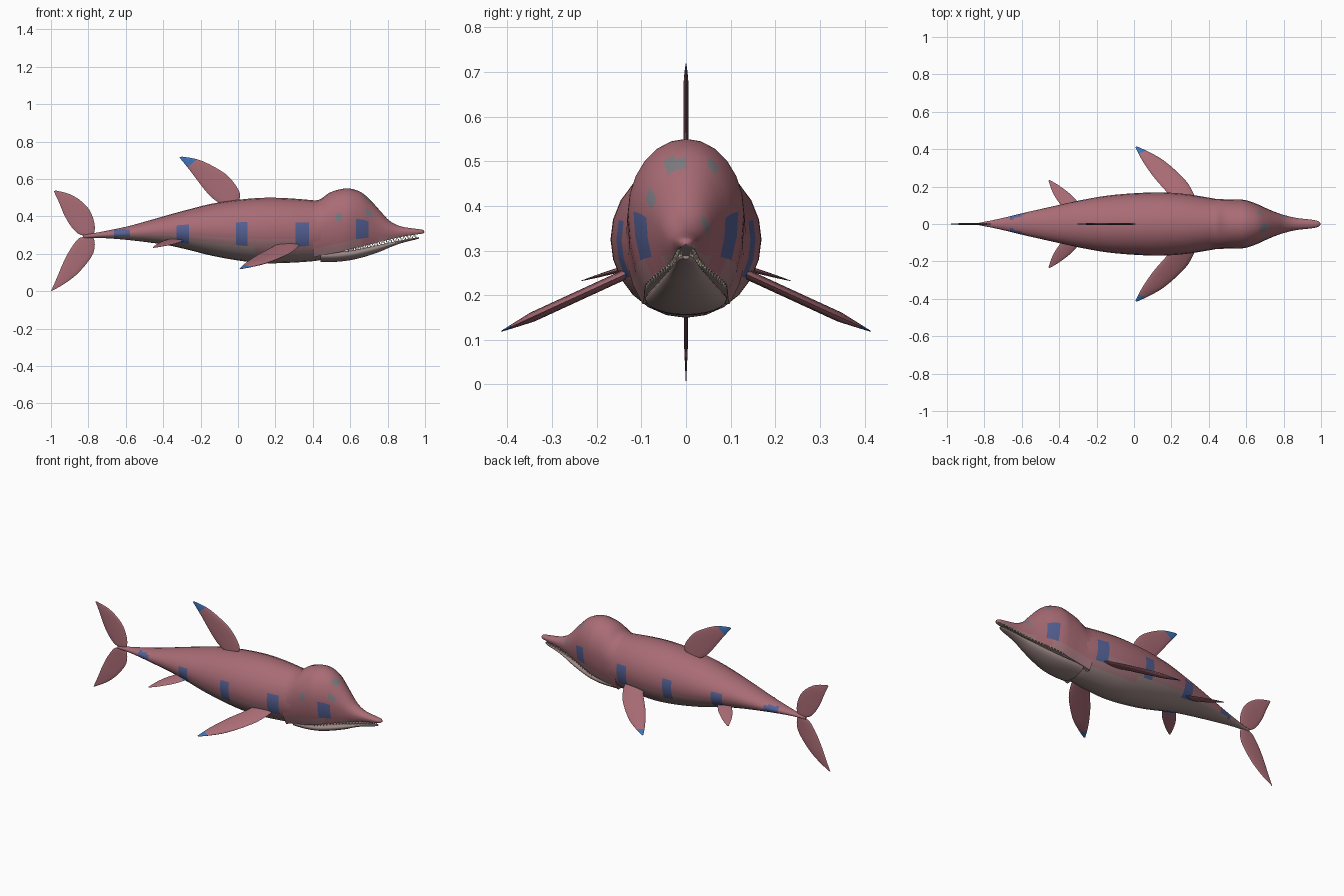
import bpy, bmesh, math
from mathutils import Vector

if "Cube" in bpy.data.objects:
    bpy.data.objects.remove(bpy.data.objects["Cube"])


def material(name, rgb):
    m = bpy.data.materials.new(name)
    m.diffuse_color = (*rgb, 1)
    m.use_nodes = True
    m.node_tree.nodes["Principled BSDF"].inputs["Base Color"].default_value = m.diffuse_color
    return m


MATS = [material("pink_skin", (0.40, 0.15, 0.18)), material("belly", (0.34, 0.25, 0.24)),
        material("flank_blend", (0.38, 0.19, 0.21)), material("blue_mark", (0.09, 0.12, 0.30)),
        material("teal_spot", (0.20, 0.20, 0.22)), material("fin_blue", (0.05, 0.17, 0.45)),
        material("tooth", (0.75, 0.68, 0.52))]
PINK, BELLY, BLEND, BLUE, TEAL, FIN_BLUE, TOOTH = range(7)


def spline(pts, n):
    """Catmull-Rom resampling of tuples of any length into n + 1 samples."""
    out, last = [], len(pts) - 1
    for i in range(n + 1):
        u = i / n * last
        j = min(int(u), last - 1)
        t = u - j
        b, c = pts[j], pts[j + 1]
        a, d = pts[max(j - 1, 0)], pts[min(j + 2, last)]
        out.append([0.5 * (2 * q + (r - p) * t + (2 * p - 5 * q + 4 * r - s) * t * t
                           + (3 * q - p - 3 * r + s) * t ** 3)
                    for p, q, r, s in zip(a, b, c, d)])
    return out


def finish(name, bm, angle=50):
    me = bpy.data.meshes.new(name)
    bm.to_mesh(me)
    bm.free()
    for m in MATS:
        me.materials.append(m)
    ob = bpy.data.objects.new(name, me)
    bpy.context.collection.objects.link(ob)
    bpy.ops.object.select_all(action='DESELECT')
    ob.select_set(True)
    bpy.context.view_layer.objects.active = ob
    bpy.ops.object.shade_smooth_by_angle(angle=math.radians(angle))
    return ob


def loft(name, rings, paint):
    """Skin closed rings, cap both ends, paint faces by ring position, centre and normal."""
    bm = bmesh.new()
    rows = [[bm.verts.new(p) for p in r] for r in rings]
    n = len(rows[0])
    where = {}
    for i in range(len(rows) - 1):
        for k in range(n):
            f = bm.faces.new((rows[i][k], rows[i][(k + 1) % n],
                              rows[i + 1][(k + 1) % n], rows[i + 1][k]))
            where[f] = (i + 0.5) / (len(rows) - 1)
    where[bm.faces.new(rows[0])] = 0
    where[bm.faces.new(rows[-1])] = 1
    bmesh.ops.recalc_face_normals(bm, faces=bm.faces[:])
    bm.normal_update()
    for f, s in where.items():
        f.material_index = paint(s, f.calc_center_median(), f.normal)
    return finish(name, bm)


def section(x, zt, zb, hw, top=1.0, bottom=1.0, mid=0.5, n=24):
    """Oval cross-section; top/bottom below 1 flatten that side."""
    zm = zb + (zt - zb) * mid
    ring = []
    for k in range(n):
        a = math.tau * k / n
        s = math.sin(a)
        z = zm + (zt - zm) * min(s / top, 1) if s > 0 else zm + (zm - zb) * max(s / bottom, -1)
        ring.append(Vector((x, hw * math.cos(a), z)))
    return ring


# Skin pattern: blue flank patches, pale belly, faint head spots
SPOTS = [Vector(p) for p in ((0.69, -0.02, 0.49), (0.70, -0.07, 0.41), (0.79, 0.03, 0.35),
                             (0.53, -0.12, 0.41), (0.66, 0.05, 0.48))]


def skin(s, c, n):
    for px, pz, h in ((-0.62, 0.31, 0.02), (-0.3, 0.3, 0.045), (0.015, 0.3, 0.058),
                      (0.34, 0.3, 0.058), (0.66, 0.33, 0.05)):
        if abs(c.x - px) < 0.035 and abs(c.z - pz) < h:
            return BLUE
    if any((c - p).length < 0.025 for p in SPOTS):
        return TEAL
    return BELLY if n.z < -0.6 else BLEND if n.z < -0.35 else PINK


# Body: x, top z, bottom z, half width
BODY = [(-0.83, 0.300, 0.285, 0.006), (-0.72, 0.320, 0.284, 0.028), (-0.578, 0.350, 0.273, 0.062),
        (-0.40, 0.400, 0.250, 0.102), (-0.28, 0.433, 0.225, 0.128), (-0.14, 0.468, 0.190, 0.152),
        (0.01, 0.490, 0.163, 0.165), (0.145, 0.500, 0.150, 0.169), (0.27, 0.497, 0.152, 0.161),
        (0.395, 0.487, 0.160, 0.142), (0.46, 0.480, 0.170, 0.130)]
loft("body", [section(*p) for p in spline(BODY, 70)], skin)

# Head with domed brow and slim beak, flat under the palate
HEAD = [(0.40, 0.484, 0.180, 0.138), (0.44, 0.492, 0.190, 0.134), (0.49, 0.527, 0.200, 0.132),
        (0.55, 0.546, 0.210, 0.131), (0.60, 0.549, 0.225, 0.127), (0.66, 0.528, 0.240, 0.106),
        (0.71, 0.485, 0.252, 0.083), (0.76, 0.430, 0.264, 0.062), (0.81, 0.377, 0.276, 0.046),
        (0.87, 0.347, 0.290, 0.032), (0.95, 0.334, 0.303, 0.023), (0.985, 0.329, 0.308, 0.015),
        (0.996, 0.320, 0.314, 0.004)]
head = spline(HEAD, 48)
loft("head", [section(*p, bottom=0.707) for p in head], skin)

# Lower jaw, flat on top and square at the back
JAW = [(0.44, 0.212, 0.155, 0.090), (0.52, 0.212, 0.157, 0.092), (0.60, 0.218, 0.166, 0.086),
       (0.68, 0.232, 0.185, 0.071), (0.76, 0.249, 0.212, 0.053), (0.82, 0.262, 0.238, 0.038),
       (0.88, 0.274, 0.259, 0.027), (0.94, 0.285, 0.274, 0.019), (0.967, 0.289, 0.281, 0.007)]
jaw = spline(JAW, 32)
loft("lower_jaw", [section(*p, top=0.707, mid=0.65) for p in jaw], lambda s, c, n: BELLY)


# Teeth: rows of small cones along both jaws
def sample(rows, x):
    for a, b in zip(rows, rows[1:]):
        if a[0] <= x <= b[0]:
            t = (x - a[0]) / (b[0] - a[0])
            return [p + (q - p) * t for p, q in zip(a, b)]


def teeth(name, rows, col, tip, shift):
    bm = bmesh.new()
    for i in range(20):
        p = sample(rows, 0.59 + shift + i * 0.0185)
        for side in (-1, 1):
            y = side * p[3] * 0.68
            base = [bm.verts.new((p[0] + 0.005 * math.cos(a), y + 0.004 * math.sin(a), p[col] - tip * 0.2))
                    for a in [math.tau * k / 6 for k in range(6)]]
            apex = bm.verts.new((p[0], y, p[col] + tip))
            bm.faces.new(base)
            for k in range(6):
                bm.faces.new((base[k], base[(k + 1) % 6], apex))
    bmesh.ops.recalc_face_normals(bm, faces=bm.faces[:])
    for f in bm.faces:
        f.material_index = TOOTH
    finish(name, bm)


teeth("upper_teeth", head, 2, -0.014, 0)
teeth("lower_teeth", jaw, 1, 0.014, 0.009)


# Fins: lens-shaped blades between a leading and a trailing edge
def fin(name, lead, trail, thick, place, normal, paint):
    rings = []
    for a, b in zip(spline(lead, 18), spline(trail, 18)):
        a, b = place(*a), place(*b)
        chord = min(1, (a - b).length / 0.09)
        ring = []
        for k in range(16):
            ang = math.tau * k / 16
            ring.append(a.lerp(b, 0.5 - 0.5 * math.cos(ang)) + normal * thick * chord * math.sin(ang))
        rings.append(ring)
    return loft(name, rings, paint)


def upright(x, z):
    return Vector((x, 0, z))


def tipped(s, c, n):
    return FIN_BLUE if s > 0.86 or s < 0.08 else PINK


side = Vector((0, 1, 0))
fin("dorsal_fin", [(0.005, 0.485), (0.01, 0.525), (-0.03, 0.59), (-0.085, 0.64), (-0.20, 0.70), (-0.30, 0.72)],
    [(-0.09, 0.465), (-0.12, 0.485), (-0.155, 0.515), (-0.20, 0.57), (-0.26, 0.65), (-0.313, 0.715)],
    0.006, upright, side, tipped)
fin("tail_upper_lobe", [(-0.79, 0.295), (-0.768, 0.315), (-0.77, 0.375), (-0.805, 0.45), (-0.885, 0.513), (-0.975, 0.539)],
    [(-0.83, 0.298), (-0.86, 0.312), (-0.895, 0.35), (-0.93, 0.41), (-0.957, 0.475), (-0.985, 0.535)],
    0.005, upright, side, lambda s, c, n: PINK)
fin("tail_lower_lobe", [(-0.79, 0.292), (-0.768, 0.275), (-0.775, 0.20), (-0.845, 0.107), (-0.92, 0.045), (-0.995, 0.002)],
    [(-0.83, 0.290), (-0.86, 0.275), (-0.905, 0.21), (-0.94, 0.14), (-0.965, 0.08), (-1.0, 0.0)],
    0.005, upright, side, lambda s, c, n: PINK)

# Paired paddles, mirrored left and right
for label, sg in (("left", 1), ("right", -1)):
    fin(label + "_front_flipper",
        [(0.33, 0.13), (0.315, 0.17), (0.27, 0.24), (0.165, 0.335), (0.08, 0.385), (0.015, 0.415)],
        [(0.20, 0.13), (0.18, 0.165), (0.11, 0.245), (0.06, 0.315), (0.03, 0.365), (0.008, 0.41)],
        0.011, lambda x, y: Vector((x, sg * y, 0.245 - 0.46 * (y - 0.14))),
        Vector((0, 0.42 * sg, 0.91)), tipped)
    fin(label + "_rear_flipper",
        [(-0.28, 0.085), (-0.295, 0.11), (-0.335, 0.155), (-0.40, 0.205), (-0.452, 0.236)],
        [(-0.355, 0.06), (-0.37, 0.08), (-0.405, 0.12), (-0.435, 0.17), (-0.457, 0.23)],
        0.007, lambda x, y: Vector((x, sg * y, 0.277 - 0.29 * (y - 0.08))),
        Vector((0, 0.28 * sg, 0.96)), lambda s, c, n: FIN_BLUE if s < 0.3 else PINK)
